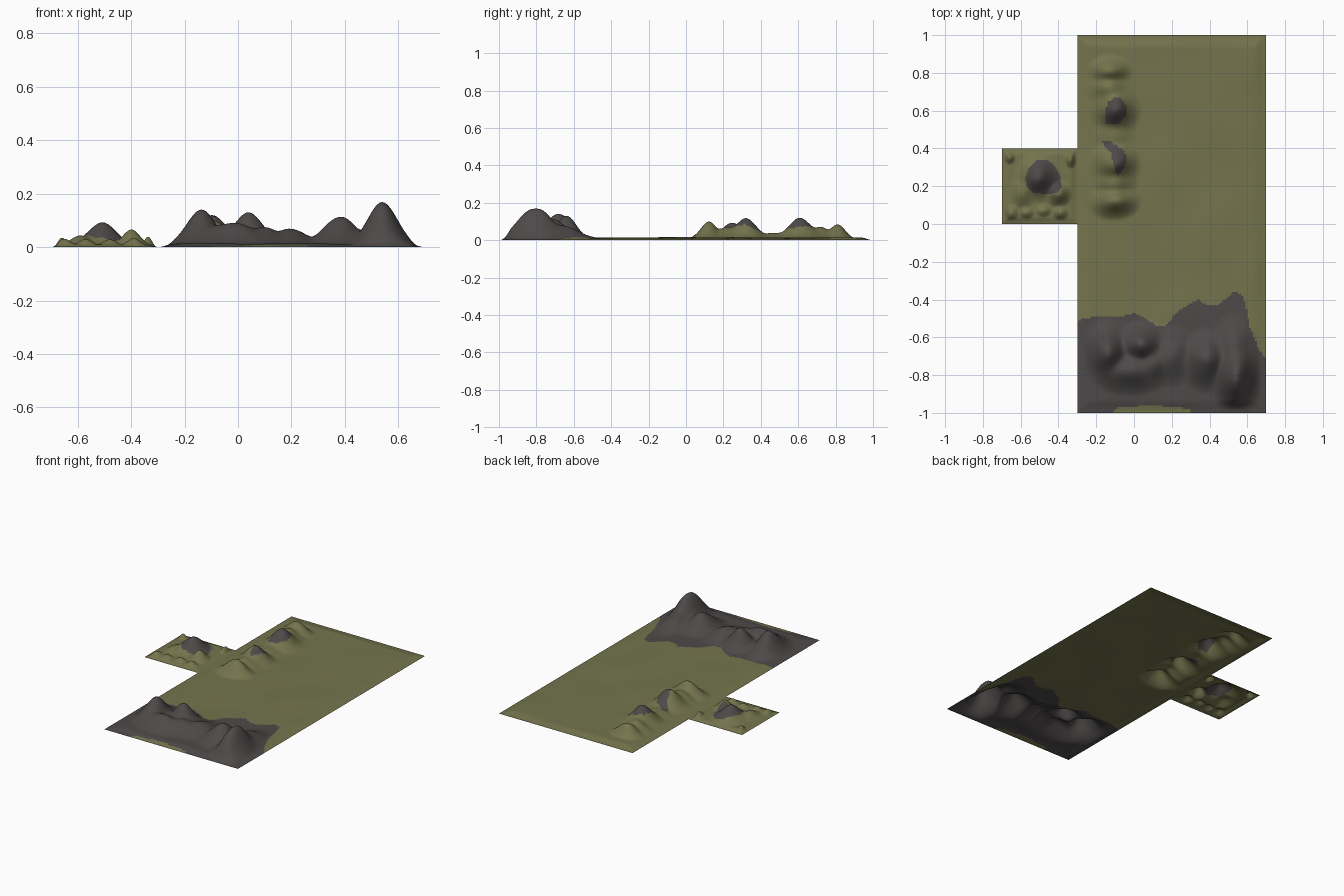
import bpy, bmesh, math
from mathutils import noise, Vector


def material(name, rgb):
    m = bpy.data.materials.new(name)
    m.diffuse_color = (*rgb, 1)
    return m


GRASS = material("olive grass", (0.175, 0.175, 0.075))
ROCK = material("dark rock", (0.076, 0.067, 0.067))


def inside(x, y, poly):
    """Even-odd point in polygon test."""
    hit = False
    for (ax, ay), (bx, by) in zip(poly, poly[1:] + poly[:1]):
        if (ay > y) != (by > y) and x < ax + (y - ay) * (bx - ax) / (by - ay):
            hit = not hit
    return hit


def smooth(t):
    t = max(0.0, min(1.0, t))
    return t * t * (3 - 2 * t)


def terrain(name, x0, x1, y0, y1, hills, rock, base, fade, step=0.01):
    """Height sheet: hills are (x, y, height, width_x, width_y); rock is a list of outlines."""
    nx, ny = round((x1 - x0) / step), round((y1 - y0) / step)

    def height(x, y):
        # gently rolling plain
        n = noise.noise(Vector((x * 3.5, y * 3.5, 4.2)))
        plain = base * (1 + 0.6 * n)
        # hills blended with a soft maximum
        total = 0.0
        for hx, hy, h, wx, wy in hills:
            g = h * math.exp(-((x - hx) / wx) ** 2 / 2 - ((y - hy) / wy) ** 2 / 2)
            total += g ** 3
        hill = total ** (1 / 3)
        hill *= 1 + 0.12 * noise.noise(Vector((x * 11, y * 11, 1.7)))
        z = max(plain, 0) + max(0, hill - 0.6 * plain)
        # borders run down to the ground
        d = min(x - x0, x1 - x, y - y0, y1 - y)
        return z * smooth(d / fade)

    bm = bmesh.new()
    grid = [[bm.verts.new((x0 + i * step, y0 + j * step,
                           height(x0 + i * step, y0 + j * step)))
             for i in range(nx + 1)] for j in range(ny + 1)]
    for j in range(ny):
        for i in range(nx):
            f = bm.faces.new((grid[j][i], grid[j][i + 1], grid[j + 1][i + 1], grid[j + 1][i]))
            c = f.calc_center_median()
            f.smooth = True
            f.material_index = int(any(inside(c.x, c.y, p) for p in rock))
    mesh = bpy.data.meshes.new(name)
    bm.to_mesh(mesh)
    bm.free()
    mesh.materials.append(GRASS)
    mesh.materials.append(ROCK)
    ob = bpy.data.objects.new(name, mesh)
    bpy.context.collection.objects.link(ob)
    return ob


# main field: rocky massif at the front, ridge of knolls along the left
massif = [
    (0.54, -0.81, 0.172, 0.055, 0.085), (0.53, -0.68, 0.07, 0.06, 0.10),
    (0.38, -0.72, 0.105, 0.065, 0.075), (0.20, -0.70, 0.066, 0.06, 0.08),
    (-0.14, -0.68, 0.128, 0.055, 0.075), (0.04, -0.64, 0.118, 0.06, 0.055),
    (-0.03, -0.78, 0.085, 0.10, 0.06), (0.10, -0.74, 0.07, 0.05, 0.06),
]
ridge = [
    (-0.10, 0.12, 0.090, 0.065, 0.045), (-0.10, 0.22, 0.065, 0.06, 0.05),
    (-0.10, 0.32, 0.112, 0.06, 0.06), (-0.11, 0.47, 0.038, 0.06, 0.06),
    (-0.10, 0.61, 0.108, 0.06, 0.065), (-0.13, 0.72, 0.062, 0.06, 0.05),
    (-0.13, 0.81, 0.082, 0.055, 0.04),
]
massif_rock = [
    (-0.31, -1.01), (-0.12, -1.01), (-0.09, -0.975), (0.08, -0.96), (0.22, -0.97),
    (0.30, -0.98), (0.31, -1.01), (0.71, -1.01), (0.71, -0.73), (0.66, -0.66),
    (0.615, -0.55), (0.59, -0.42), (0.57, -0.37), (0.53, -0.36), (0.48, -0.40),
    (0.44, -0.43), (0.39, -0.43), (0.34, -0.40), (0.30, -0.42), (0.22, -0.47),
    (0.17, -0.54), (0.12, -0.54), (0.06, -0.50), (0.0, -0.47), (-0.06, -0.49),
    (-0.2, -0.49), (-0.31, -0.51),
]
knoll_rock_back = [(-0.15, 0.53), (-0.09, 0.53), (-0.045, 0.57), (-0.04, 0.62), (-0.07, 0.67),
                   (-0.11, 0.67), (-0.14, 0.64), (-0.155, 0.58)]
knoll_rock_front = [(-0.175, 0.44), (-0.12, 0.44), (-0.09, 0.41), (-0.05, 0.39), (-0.035, 0.34),
                    (-0.06, 0.28), (-0.09, 0.26), (-0.11, 0.32), (-0.12, 0.37)]
terrain("main_field", -0.3, 0.7, -1, 1, massif + ridge,
        [massif_rock, knoll_rock_back, knoll_rock_front], 0.012, 0.07)

# small side field with one rocky knoll and low mounds
mounds = [
    (-0.51, 0.25, 0.085, 0.055, 0.06), (-0.40, 0.16, 0.060, 0.033, 0.035),
    (-0.59, 0.17, 0.040, 0.035, 0.05), (-0.33, 0.34, 0.035, 0.02, 0.025),
    (-0.66, 0.35, 0.030, 0.018, 0.02), (-0.65, 0.06, 0.026, 0.025, 0.025),
    (-0.57, 0.06, 0.025, 0.025, 0.02), (-0.48, 0.07, 0.026, 0.025, 0.02),
    (-0.39, 0.06, 0.028, 0.025, 0.022),
]
side_rock = [(-0.57, 0.20), (-0.53, 0.165), (-0.46, 0.16), (-0.41, 0.165), (-0.385, 0.19),
             (-0.39, 0.25), (-0.42, 0.31), (-0.46, 0.34), (-0.51, 0.34), (-0.555, 0.30),
             (-0.575, 0.25)]
terrain("side_field", -0.7, -0.3, 0, 0.4, mounds, [side_rock], 0.010, 0.04, 0.005)
